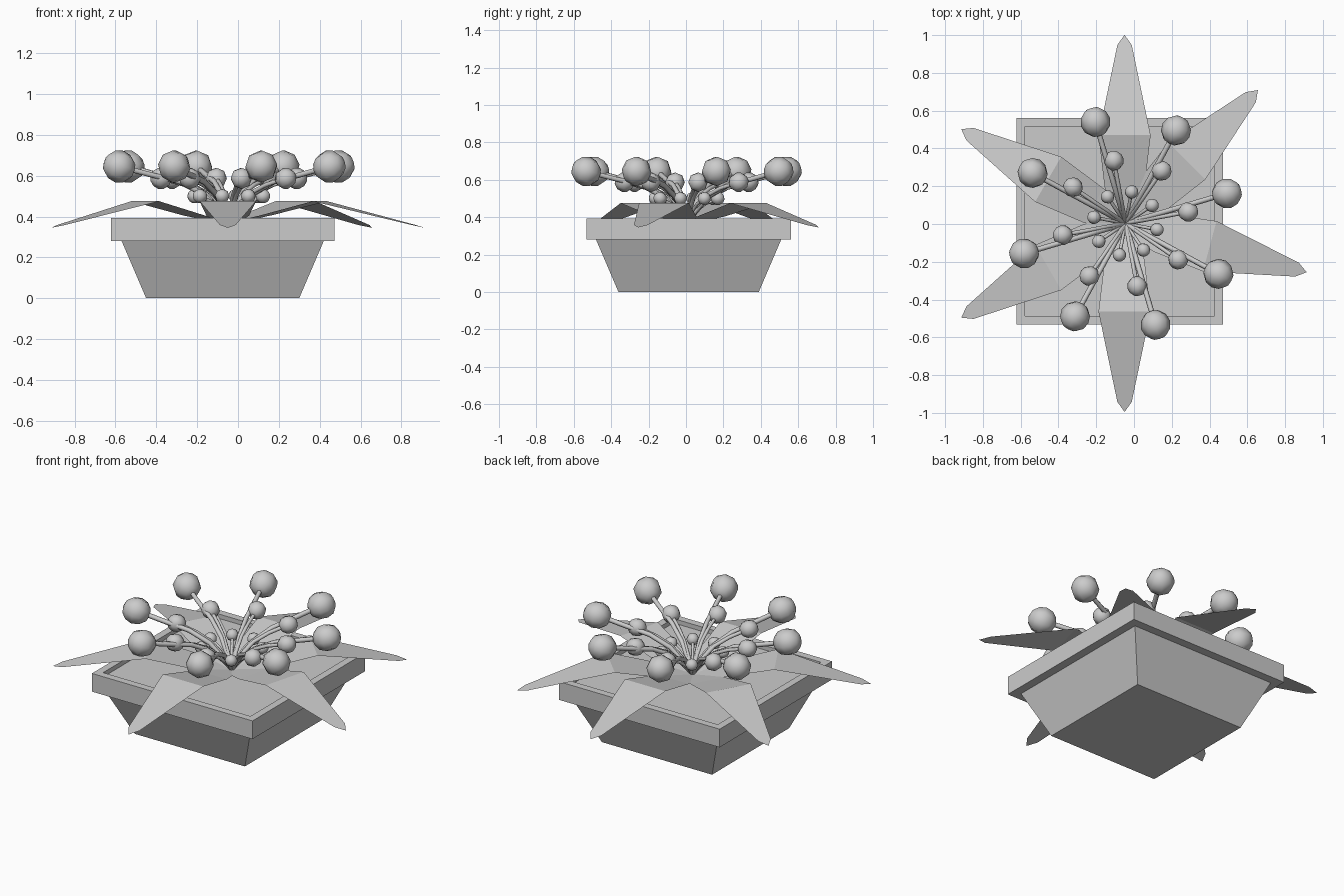
import bpy, bmesh
from math import radians, cos, sin, pi
from mathutils import Vector, Matrix

if "Cube" in bpy.data.objects:
    bpy.data.objects.remove(bpy.data.objects["Cube"])

CENTRE = Vector((-0.045, 0.003, 0))


def finish(name, bm, smooth=False):
    me = bpy.data.meshes.new(name)
    bm.to_mesh(me)
    bm.free()
    for p in me.polygons:
        p.use_smooth = smooth
    ob = bpy.data.objects.new(name, me)
    bpy.context.collection.objects.link(ob)
    return ob


def polar(angle, r, z):
    return CENTRE + Vector((r * cos(angle), r * sin(angle), z))


# Square planter: stacked square loops from base up over the rim to the soil
bm = bmesh.new()
loops = []
for h, z in [(0.375, 0), (0.495, 0.28), (0.547, 0.28), (0.547, 0.392),
             (0.502, 0.392), (0.502, 0.365)]:
    loops.append([bm.verts.new((-0.075 + sx * h, 0.014 + sy * h, z))
                  for sx, sy in ((-1, -1), (1, -1), (1, 1), (-1, 1))])
for a, b in zip(loops, loops[1:]):
    for i in range(4):
        j = (i + 1) % 4
        bm.faces.new((a[i], a[j], b[j], b[i]))
bm.faces.new(loops[0][::-1])
bm.faces.new(loops[-1])
finish("planter", bm)

# Drooping leaves: (distance, half width, height) rows
ROWS = [(0.0, 0.05, 0.365), (0.19, 0.105, 0.405), (0.467, 0.138, 0.475),
        (0.945, 0.038, 0.358)]
for n, deg in enumerate((90, 45, -15, -90, 210, 150)):
    bm = bmesh.new()
    rot = Matrix.Translation((-0.05, 0.003, 0)) @ Matrix.Rotation(radians(deg), 4, 'Z')
    pairs = [[bm.verts.new(rot @ Vector((r, s * w, z))) for s in (-1, 1)]
             for r, w, z in ROWS]
    for a, b in zip(pairs, pairs[1:]):
        bm.faces.new((a[0], b[0], b[1], a[1]))
    tip = bm.verts.new(rot @ Vector((0.998, 0, 0.345)))
    bm.faces.new((pairs[-1][0], tip, pairs[-1][1]))
    finish(f"leaf_{n + 1}", bm)


# Curved stalk swept with a six-sided section, in the vertical plane at angle
def stalk(bm, angle, path, rad):
    pts = [polar(angle, r, z) for r, z in path]
    side = Vector((-sin(angle), cos(angle), 0))
    rings = []
    for i, p in enumerate(pts):
        t = (pts[min(i + 1, len(pts) - 1)] - pts[max(i - 1, 0)]).normalized()
        up = t.cross(side)
        rings.append([bm.verts.new(p + rad * (cos(k * pi / 3) * side + sin(k * pi / 3) * up))
                      for k in range(6)])
    for a, b in zip(rings, rings[1:]):
        for k in range(6):
            bm.faces.new((a[k], a[(k + 1) % 6], b[(k + 1) % 6], b[k]))


# Three tiers of eight berries on stalks: angle offset, ball radius, thickness, path
TIERS = [
    ("outer", 16.5, 0.080, 0.014,
     [(0, 0.37), (0.06, 0.44), (0.13, 0.51), (0.25, 0.57), (0.40, 0.605), (0.56, 0.645)]),
    ("middle", 10.5, 0.053, 0.011,
     [(0, 0.37), (0.06, 0.45), (0.13, 0.515), (0.22, 0.555), (0.338, 0.587)]),
    ("inner", 34, 0.036, 0.009,
     [(0, 0.37), (0.05, 0.43), (0.10, 0.47), (0.17, 0.50)]),
]
for name, off, ball, thick, path in TIERS:
    stems, berries = bmesh.new(), bmesh.new()
    for i in range(8):
        a = radians(off + 45 * i)
        stalk(stems, a, path, thick)
        m = (Matrix.Translation(polar(a, *path[-1])) @ Matrix.Rotation(a, 4, 'Z')
             @ Matrix.Rotation(radians(75), 4, 'Y'))
        bmesh.ops.create_uvsphere(berries, u_segments=8, v_segments=6, radius=ball, matrix=m)
    finish(name + "_stalks", stems, True)
    finish(name + "_berries", berries, True)
